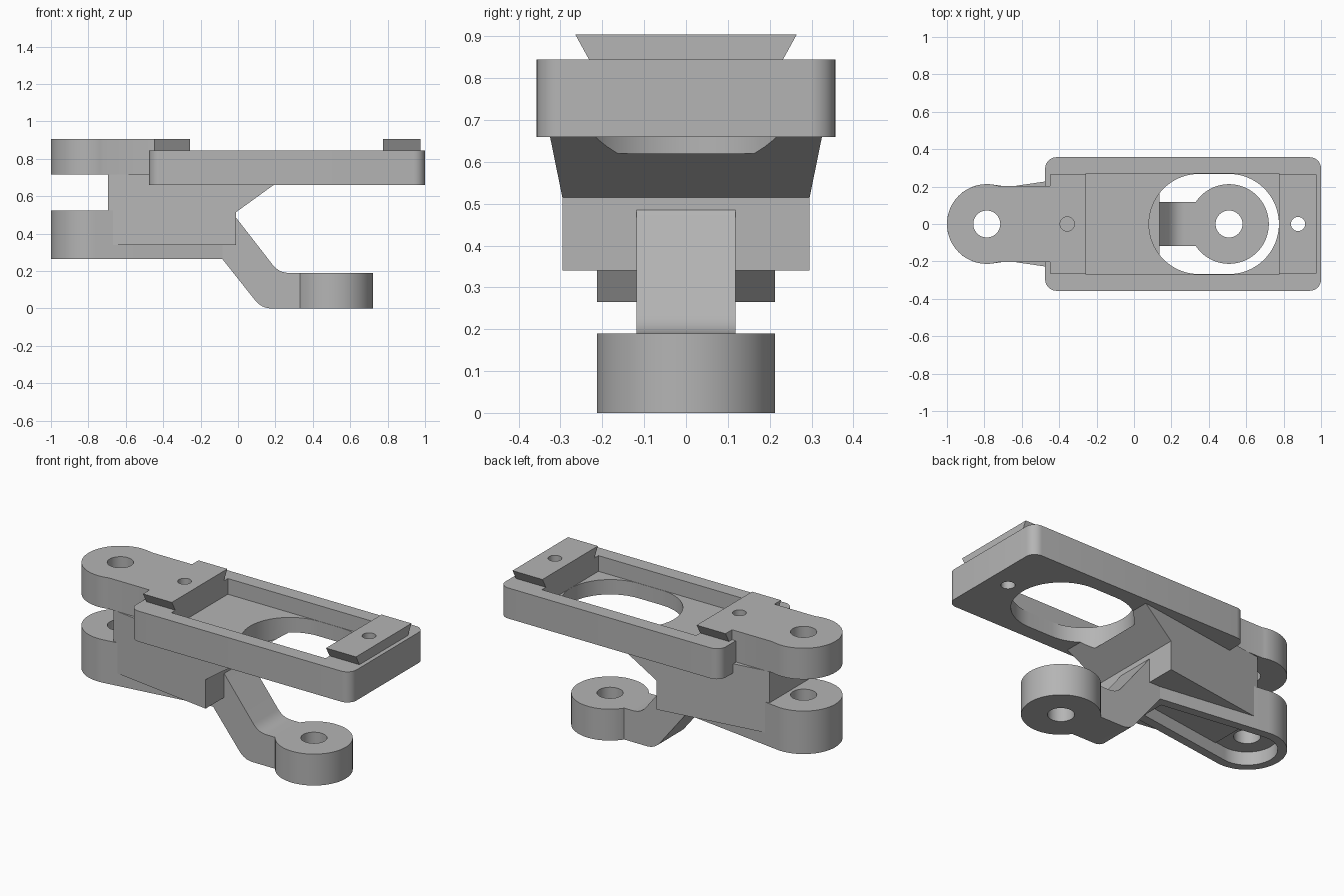
import bpy, bmesh, math
from mathutils import Vector

cube = bpy.data.objects.get("Cube")
if cube:
    bpy.data.objects.remove(cube, do_unlink=True)

grey = bpy.data.materials.new("mid_grey")
grey.use_nodes = True
colour = (0.46, 0.46, 0.46, 1)
grey.diffuse_color = colour
grey.node_tree.nodes["Principled BSDF"].inputs["Base Color"].default_value = colour


def loft(name, bottom, top):
    """Closed solid between two matching loops of 3D points."""
    bm = bmesh.new()
    a = [bm.verts.new(p) for p in bottom]
    b = [bm.verts.new(p) for p in top]
    bm.faces.new(a)
    bm.faces.new(b)
    for i in range(len(a)):
        j = (i + 1) % len(a)
        bm.faces.new((a[i], a[j], b[j], b[i]))
    bmesh.ops.recalc_face_normals(bm, faces=bm.faces)
    mesh = bpy.data.meshes.new(name)
    bm.to_mesh(mesh)
    bm.free()
    mesh.materials.append(grey)
    obj = bpy.data.objects.new(name, mesh)
    bpy.context.collection.objects.link(obj)
    return obj


def plan(name, pts, z0, z1):
    return loft(name, [(x, y, z0) for x, y in pts], [(x, y, z1) for x, y in pts])


def side(name, pts, half_width):
    """Side profile, its half width given as a function of x."""
    return loft(name, [(x, -half_width(x), z) for x, z in pts],
                [(x, half_width(x), z) for x, z in pts])


def arc(cx, cy, r, start, end, n=32):
    return [(cx + r * math.cos(math.radians(start + (end - start) * i / n)),
             cy + r * math.sin(math.radians(start + (end - start) * i / n)))
            for i in range(n + 1)]


def circle(cx, r):
    return arc(cx, 0, r, 0, 360, 64)[:-1]


def box(x0, x1, w):
    return [(x0, -w), (x1, -w), (x1, w), (x0, w)]


def fillet(before, corner, after, size, n=8):
    p, c, q = Vector(before), Vector(corner), Vector(after)
    a = c + (p - c).normalized() * size
    b = c + (q - c).normalized() * size
    return [tuple(a * (1 - t) ** 2 + c * 2 * t * (1 - t) + b * t * t)
            for t in (i / n for i in range(n + 1))]


def cut(obj, *cutters):
    bpy.context.view_layer.objects.active = obj
    for c in cutters:
        mod = obj.modifiers.new("cut", "BOOLEAN")
        mod.operation = "DIFFERENCE"
        mod.solver = "EXACT"
        mod.object = c
        bpy.ops.object.modifier_apply(modifier=mod.name)


PIN, EYE, R = -0.787, 0.508, 0.213

# Tray with rounded corners
outline = []
for cx, cy, a in ((0.94, 0.297, 0), (-0.415, 0.297, 90),
                  (-0.415, -0.297, 180), (0.94, -0.297, 270)):
    outline += arc(cx, cy, 0.06, a, a + 90, 8)
tray = plan("tray", outline, 0.66, 0.845)

# Dovetail bars at both ends of the tray
bars = []
for name, x0, x1 in (("rear_dovetail_bar", -0.45, -0.257),
                     ("front_dovetail_bar", 0.775, 0.975)):
    bars.append(loft(name, [(x, y, 0.845) for x, y in box(x0, x1, 0.232)],
                     [(x, y, 0.905) for x, y in box(x0, x1, 0.265)]))

# Tapered body with sloping gusset under the tray
body = side("body", [(-0.695, 0.34), (-0.01, 0.34), (-0.01, 0.515),
                     (0.2, 0.667), (0.2, 0.715), (-0.695, 0.715)],
            lambda x: 0.297 + 0.147 * x)

# Upper and lower clevis lugs
upper_lug = plan("upper_lug", arc(PIN, 0, R, 72, 288, 48)
                 + [(-0.44, -0.203), (-0.44, 0.203)], 0.717, 0.905)
lower_lug = plan("lower_lug", arc(PIN, 0, R, 82, 278, 48)
                 + [(-0.083, -0.118), (-0.083, 0.118)], 0.265, 0.525)

# Cranked arm and its eye
high, low = (-0.01, 0.485), (-0.12, 0.31)
arm = side("cranked_arm", [(-0.12, 0.485), high]
           + fillet(high, (0.219, 0.19), (0.35, 0.19), 0.055)
           + [(0.36, 0.19), (0.36, 0)]
           + fillet((0.35, 0), (0.126, 0), low, 0.055) + [low],
           lambda x: 0.118)
eye = plan("arm_eye", circle(EYE, R), 0, 0.19)

# Cutters
recess = plan("recess_cutter", box(-0.257, 0.775, 0.27), 0.75, 1)
window = plan("window_cutter", arc(0.507, 0, 0.268, -90, 90)
              + arc(0.348, 0, 0.268, 90, 270), 0.62, 1)
pin_hole = plan("pin_cutter", circle(PIN, 0.072), 0.1, 1)
eye_hole = plan("eye_cutter", circle(EYE, 0.072), -0.1, 0.3)
rear_screw = plan("rear_screw_cutter", circle(-0.357, 0.038), 0.7, 1)
front_screw = plan("front_screw_cutter", circle(0.877, 0.038), 0.5, 1)
pocket = plan("pocket_cutter", arc(PIN, 0, 0.163, 82, 278, 48)
              + [(-0.13, -0.07), (-0.13, 0.07)], 0.1, 0.345)

cut(tray, recess, window, rear_screw, front_screw)
cut(body, window, rear_screw)
cut(bars[0], rear_screw)
cut(bars[1], front_screw)
cut(upper_lug, pin_hole)
cut(lower_lug, pocket, pin_hole)
cut(eye, eye_hole)

for c in (recess, window, pin_hole, eye_hole, rear_screw, front_screw, pocket):
    bpy.data.objects.remove(c, do_unlink=True)

# Smooth round walls, keep edges sharp
bpy.ops.object.select_all(action="DESELECT")
for part in [tray, body, upper_lug, lower_lug, arm, eye] + bars:
    part.select_set(True)
    bpy.context.view_layer.objects.active = part
bpy.ops.object.shade_smooth_by_angle(angle=math.radians(30))
